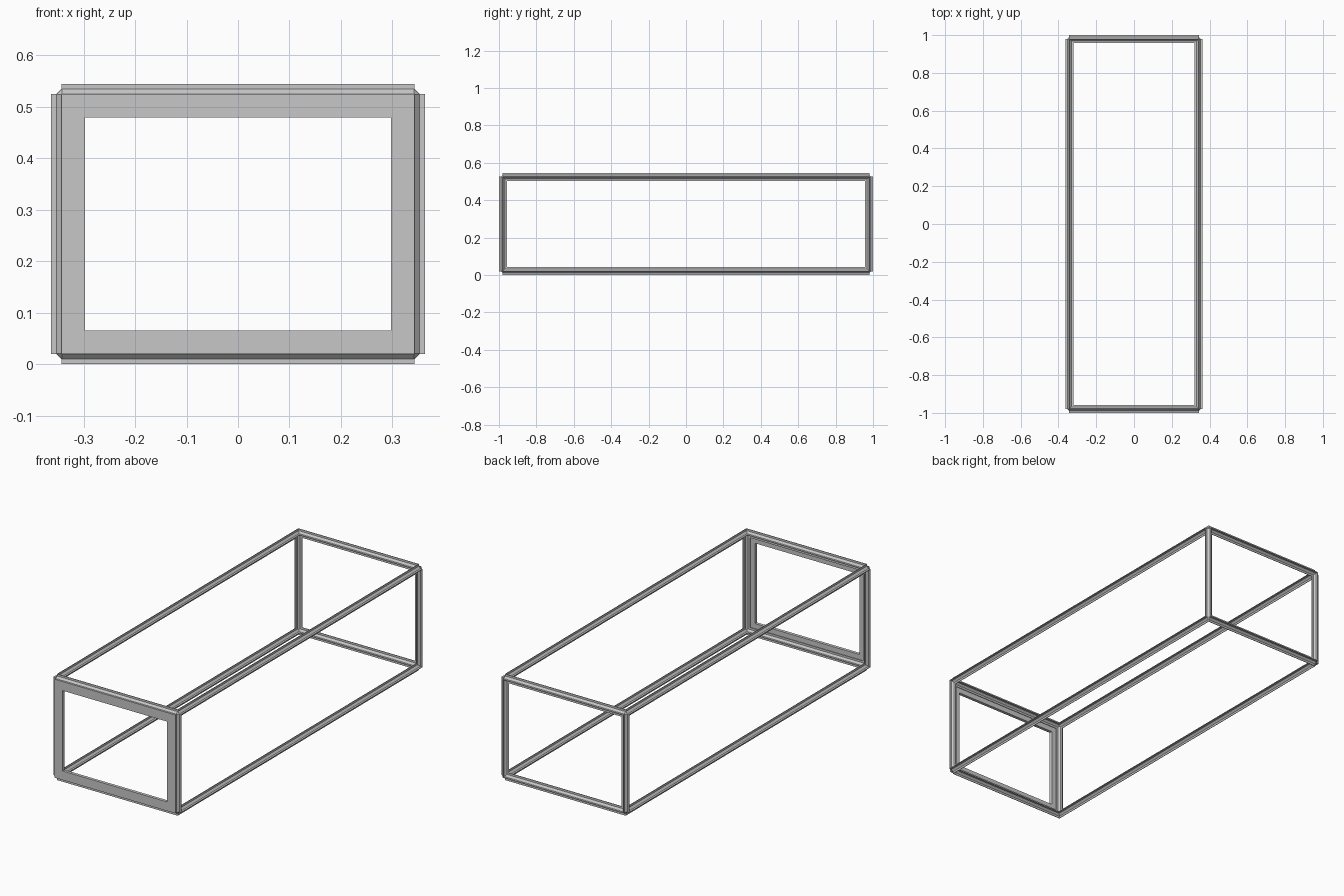
import bpy
import bmesh
from itertools import product
from mathutils import Vector

cube = bpy.data.objects.get("Cube")
if cube:
    bpy.data.objects.remove(cube, do_unlink=True)

HALF = Vector((0.363, 1.0, 0.2725))   # half of the overall size
FIN = 0.021                           # reach of each fin from the bar's centre line
CORE = 0.011                          # reach of the diamond core
FIN_HALF = 0.0015                     # half the thickness of a fin
PANEL_RIM = 0.045                     # width of the front panel's border
PANEL_DEPTH = 0.016
CENTRE = HALF - Vector((FIN, FIN, FIN))   # the bars' centre lines

# One flat colour
grey = bpy.data.materials.new("mid grey")
grey.use_nodes = True
colour = (0.57, 0.57, 0.57, 1.0)
grey.diffuse_color = colour
grey.node_tree.nodes["Principled BSDF"].inputs["Base Color"].default_value = colour


def finish(name, bm):
    bmesh.ops.recalc_face_normals(bm, faces=bm.faces[:])
    bmesh.ops.translate(bm, verts=bm.verts[:], vec=(0, 0, HALF.z))
    mesh = bpy.data.meshes.new(name)
    bm.to_mesh(mesh)
    bm.free()
    mesh.materials.append(grey)
    obj = bpy.data.objects.new(name, mesh)
    bpy.context.collection.objects.link(obj)


# Bar section: a diamond core with a thin fin on each of its four points
section = []
u, v = Vector((1, 0)), Vector((0, 1))
for _ in range(4):
    section += [u * FIN - v * FIN_HALF, u * FIN + v * FIN_HALF,
                u * CORE + v * FIN_HALF]
    section.append(u * FIN_HALF + v * CORE)
    u, v = v, -u


def add_bar(bm, axis, sign_a, sign_b):
    """Prism of the section along one edge of the box."""
    a, b = (axis + 1) % 3, (axis + 2) % 3
    verts = []
    for p in section:
        co = Vector()
        co[a] = sign_a * CENTRE[a] + p.x
        co[b] = sign_b * CENTRE[b] + p.y
        co[axis] = -CENTRE[axis]
        verts.append(bm.verts.new(co))
    cap = bm.faces.new(verts)
    new = bmesh.ops.extrude_face_region(bm, geom=[cap], use_keep_orig=True)["geom"]
    shift = Vector()
    shift[axis] = 2 * CENTRE[axis]
    bmesh.ops.translate(bm, vec=shift,
                        verts=[g for g in new if isinstance(g, bmesh.types.BMVert)])


# Twelve edge bars
for axis, name in enumerate(("cross_bars", "long_bars", "upright_bars")):
    bm = bmesh.new()
    for sign_a, sign_b in product((-1, 1), repeat=2):
        add_bar(bm, axis, sign_a, sign_b)
    finish(name, bm)

# Small octahedral joints where three bars meet
bm = bmesh.new()
for signs in product((-1, 1), repeat=3):
    middle = Vector(s * c for s, c in zip(signs, CENTRE))
    tips = []
    for axis, side in product(range(3), (-1, 1)):
        co = middle.copy()
        co[axis] += side * CORE
        tips.append(bm.verts.new(co))
    bmesh.ops.convex_hull(bm, input=tips)
finish("corner_joints", bm)

# Front panel with a large opening
bm = bmesh.new()
corners = [(-1, -1), (1, -1), (1, 1), (-1, 1)]
panel = bm.faces.new([bm.verts.new((x * CENTRE.x, -HALF.y, z * CENTRE.z))
                      for x, z in corners])
bm.normal_update()
bmesh.ops.inset_individual(bm, faces=[panel], thickness=PANEL_RIM,
                           use_even_offset=True)
bmesh.ops.delete(bm, geom=[panel], context='FACES')
new = bmesh.ops.extrude_face_region(bm, geom=bm.faces[:], use_keep_orig=True)["geom"]
bmesh.ops.translate(bm, vec=(0, PANEL_DEPTH, 0),
                    verts=[g for g in new if isinstance(g, bmesh.types.BMVert)])
finish("front_panel", bm)
